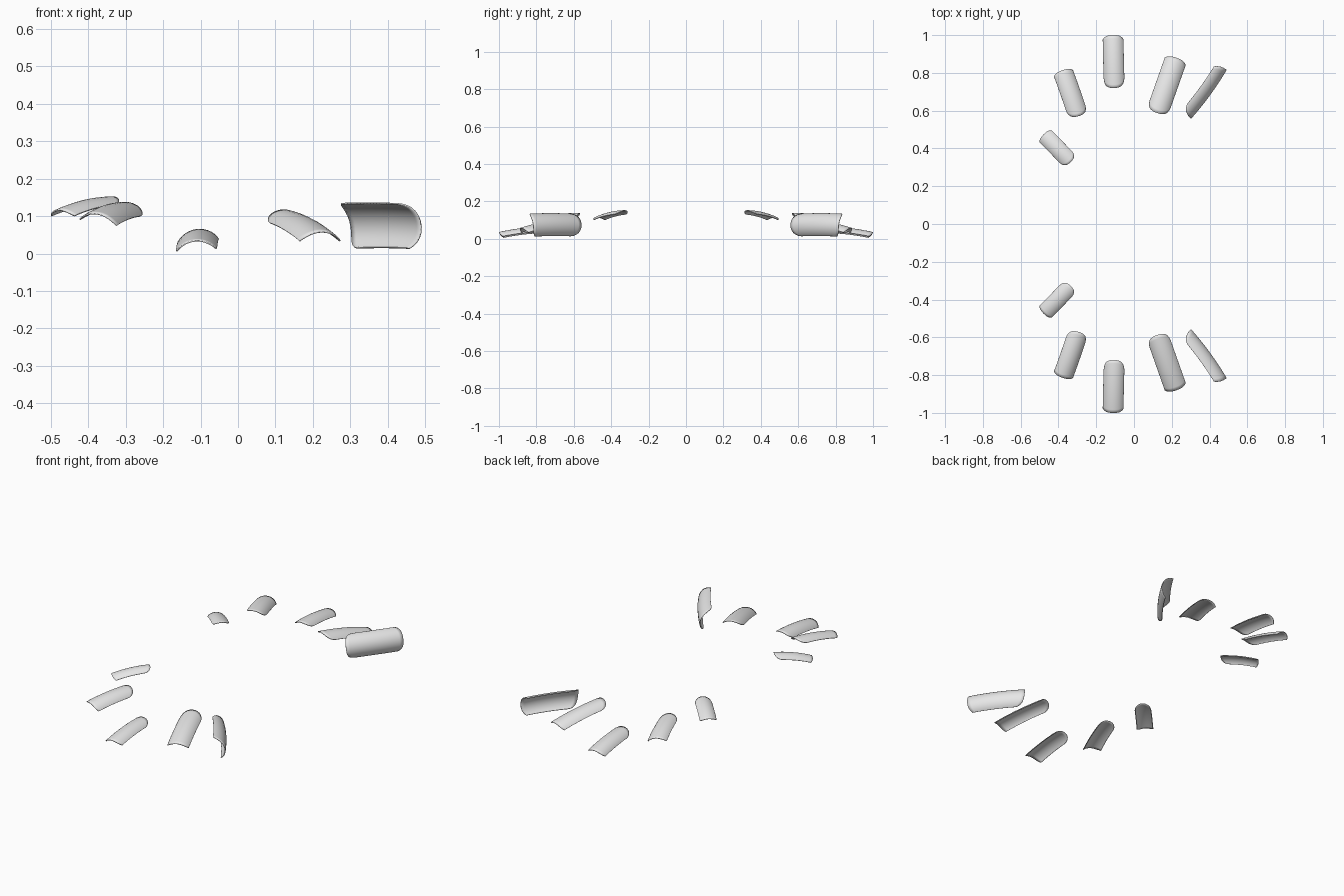
import bpy, bmesh, math
from mathutils import Vector

if "Cube" in bpy.data.objects:
    bpy.data.objects.remove(bpy.data.objects["Cube"])

grey = bpy.data.materials.new("pale_grey")
grey.diffuse_color = (0.8, 0.8, 0.8, 1)
grey.use_nodes = True
grey.node_tree.nodes["Principled BSDF"].inputs["Base Color"].default_value = grey.diffuse_color

ROWS, COLS = 16, 16


def nail(name, root, tip, up, width, sag, root_round, tip_round, bow=0.008):
    """Curved shell from root to tip, arched across its width, mirrored in y."""
    root, tip = Vector(root), Vector(tip)
    length = (tip - root).length
    t = (tip - root).normalized()
    n = Vector(up)
    n = (n - t * n.dot(t)).normalized()
    b = t.cross(n)
    half = 2 * math.atan(2 * sag / width)      # half angle of the cross arc
    radius = width / (2 * math.sin(half))

    bm = bmesh.new()
    grid = []
    for i in range(ROWS + 1):
        row = []
        for j in range(COLS + 1):
            u = math.sin((2 * j / COLS - 1) * math.pi / 2)
            # rounded root end and gently rounded free edge
            start = root_round * (1 - math.sqrt(max(0, 1 - abs(u) ** 2.4)))
            end = length - tip_round * abs(u) ** 3
            s = start + (end - start) * i / ROWS
            k = s / length
            a = u * half
            p = root + t * s + b * (radius * math.sin(a))
            p += n * (radius * (math.cos(a) - 1) + 4 * bow * k * (1 - k))
            row.append(bm.verts.new(p))
        grid.append(row)
    for i in range(ROWS):
        for j in range(COLS):
            bm.faces.new((grid[i][j], grid[i][j + 1],
                          grid[i + 1][j + 1], grid[i + 1][j]))
    for f in bm.faces:
        f.smooth = True
    mesh = bpy.data.meshes.new(name)
    bm.to_mesh(mesh)
    bm.free()
    mesh.materials.append(grey)
    ob = bpy.data.objects.new(name, mesh)
    bpy.context.collection.objects.link(ob)

    # thin shell, then the matching nail of the other hand
    shell = ob.modifiers.new("shell", 'SOLIDIFY')
    shell.thickness = 0.004
    shell.offset = -1
    mirror = ob.modifiers.new("other_hand", 'MIRROR')
    mirror.use_axis = (False, True, False)
    return ob


nail("little_nail", (-0.335, 0.328, 0.153), (-0.478, 0.475, 0.118),
     (0, 0, 1), 0.09, 0.020, 0.045, 0.012)
nail("ring_nail", (-0.290, 0.572, 0.137), (-0.375, 0.815, 0.108),
     (0.15, 0.05, 1), 0.108, 0.028, 0.055, 0.015)
nail("middle_nail", (-0.106, 0.720, 0.066), (-0.113, 1.0, 0.036),
     (-0.06, 0, 1), 0.11, 0.030, 0.06, 0.02)
nail("index_nail", (0.122, 0.588, 0.118), (0.225, 0.880, 0.060),
     (0, 0, 1), 0.118, 0.030, 0.06, 0.015)
nail("thumb_nail", (0.300, 0.560, 0.088), (0.488, 0.818, 0.088),
     (0.78, -0.6, 0.35), 0.13, 0.045, 0.06, 0.025)
